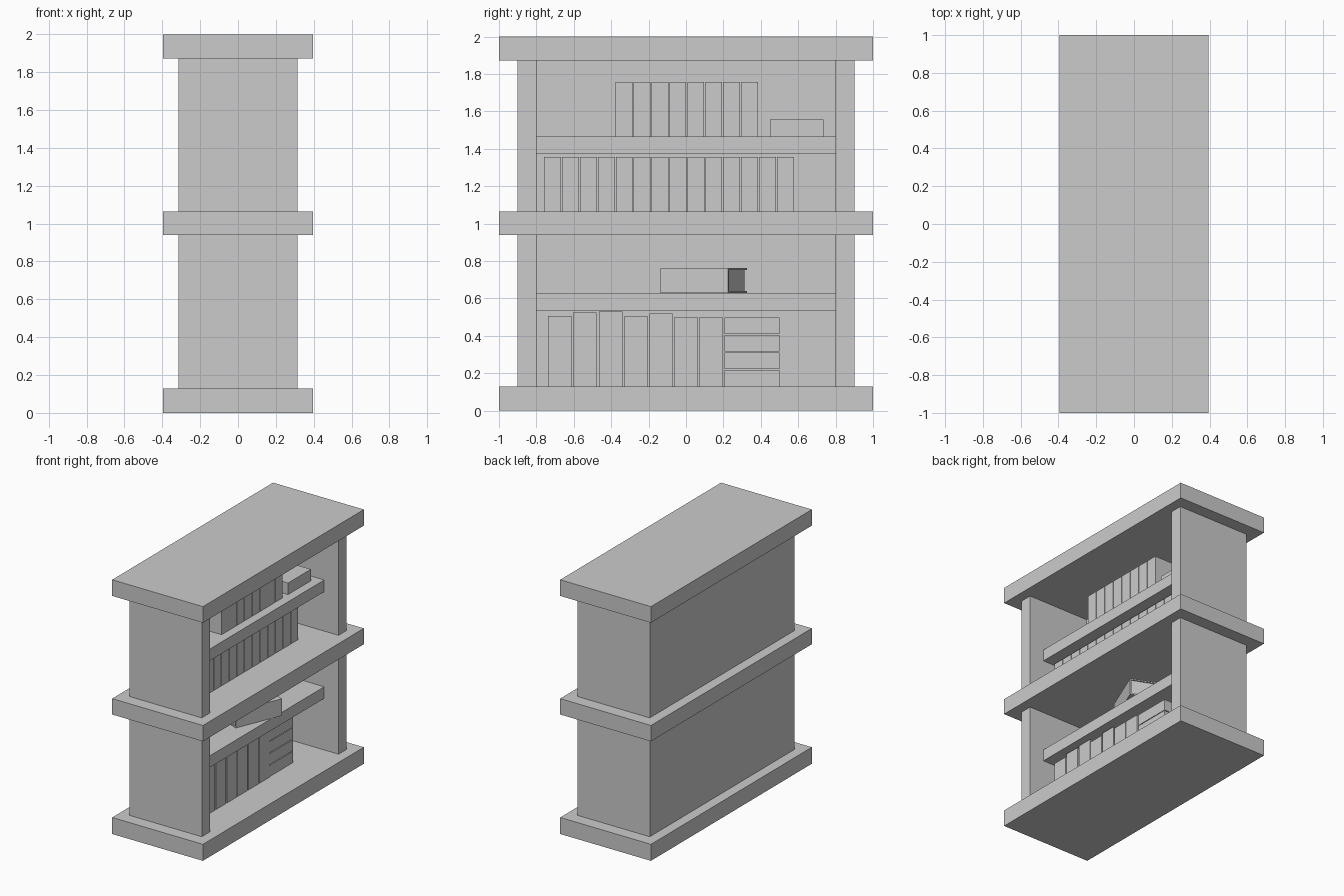
import bpy
import math
from mathutils import Matrix

if "Cube" in bpy.data.objects:
    bpy.data.objects.remove(bpy.data.objects["Cube"])


def box(name, x, y, z, matrix=None):
    """Box from (min, max) ranges on each axis."""
    vs = [(a, b, c) for a in x for b in y for c in z]
    fs = [(0, 1, 3, 2), (4, 6, 7, 5), (0, 4, 5, 1), (2, 3, 7, 6), (0, 2, 6, 4), (1, 5, 7, 3)]
    me = bpy.data.meshes.new(name)
    me.from_pydata(vs, [], fs)
    ob = bpy.data.objects.new(name, me)
    bpy.context.collection.objects.link(ob)
    if matrix:
        me.transform(matrix)
    return ob


def u_case(name, z0, z1):
    """Side panels and back panel as one extruded U profile."""
    p = [(-0.315, -0.9), (0.315, -0.9), (0.315, -0.8), (-0.22, -0.8),
         (-0.22, 0.8), (0.315, 0.8), (0.315, 0.9), (-0.315, 0.9)]
    n = len(p)
    vs = [(x, y, z) for z in (z0, z1) for x, y in p]
    fs = [tuple(reversed(range(n))), tuple(range(n, 2 * n))]
    fs += [(i, (i + 1) % n, (i + 1) % n + n, i + n) for i in range(n)]
    me = bpy.data.meshes.new(name)
    me.from_pydata(vs, [], fs)
    bpy.context.collection.objects.link(bpy.data.objects.new(name, me))


# base, middle and top slabs
for name, z in (("base", (0, 0.13)), ("middle_slab", (0.94, 1.065)), ("top_slab", (1.873, 2))):
    box(name, (-0.395, 0.395), (-1, 1), z)

# case walls and inner shelves
u_case("lower_case", 0.13, 0.94)
u_case("upper_case", 1.065, 1.873)
box("lower_shelf", (-0.22, 0.19), (-0.8, 0.8), (0.535, 0.627))
box("upper_shelf", (-0.22, 0.19), (-0.8, 0.8), (1.375, 1.467))

# even rows of small books
for row, count, y0, z0 in (("middle", 14, -0.758, 1.065), ("top", 8, -0.376, 1.467)):
    for i in range(count):
        y = y0 + i * 0.0957
        box(f"{row}_book_{i + 1}", (-0.10, 0.12), (y, y + 0.09), (z0, z0 + 0.29))

# single book lying on the top shelf
box("top_flat_book", (-0.10, 0.12), (0.45, 0.735), (1.467, 1.558))

# large bottom books of mixed height
tops = (0.505, 0.525, 0.53, 0.505, 0.52, 0.502, 0.502)
starts = (-0.737, -0.603, -0.464, -0.33, -0.196, -0.062, 0.072)
for i, (y, top) in enumerate(zip(starts, tops)):
    box(f"large_book_{i + 1}", (-0.15, 0.135), (y, y + 0.124), (0.13, top))

# stack of flat books
for i in range(4):
    z = 0.13 + i * 0.0935
    box(f"stacked_book_{i + 1}", (-0.10, 0.13), (0.206, 0.5), (z, z + 0.088))

# turned book on the lower shelf: two covers, spine and recessed pages
turn = Matrix.Translation((0.225, 0.225, 0.629)) @ Matrix.Rotation(math.radians(-22.6), 4, 'Z')
L, W, H, t = 0.39, 0.26, 0.133, 0.01
box("turned_book_bottom_cover", (-W, 0), (-L, 0), (0, t), turn)
box("turned_book_top_cover", (-W, 0), (-L, 0), (H - t, H), turn)
box("turned_book_spine", (-t, 0), (-L, 0), (t, H - t), turn)
box("turned_book_pages", (-W + 0.01, -t), (-L + 0.01, -0.01), (t, H - t), turn)
